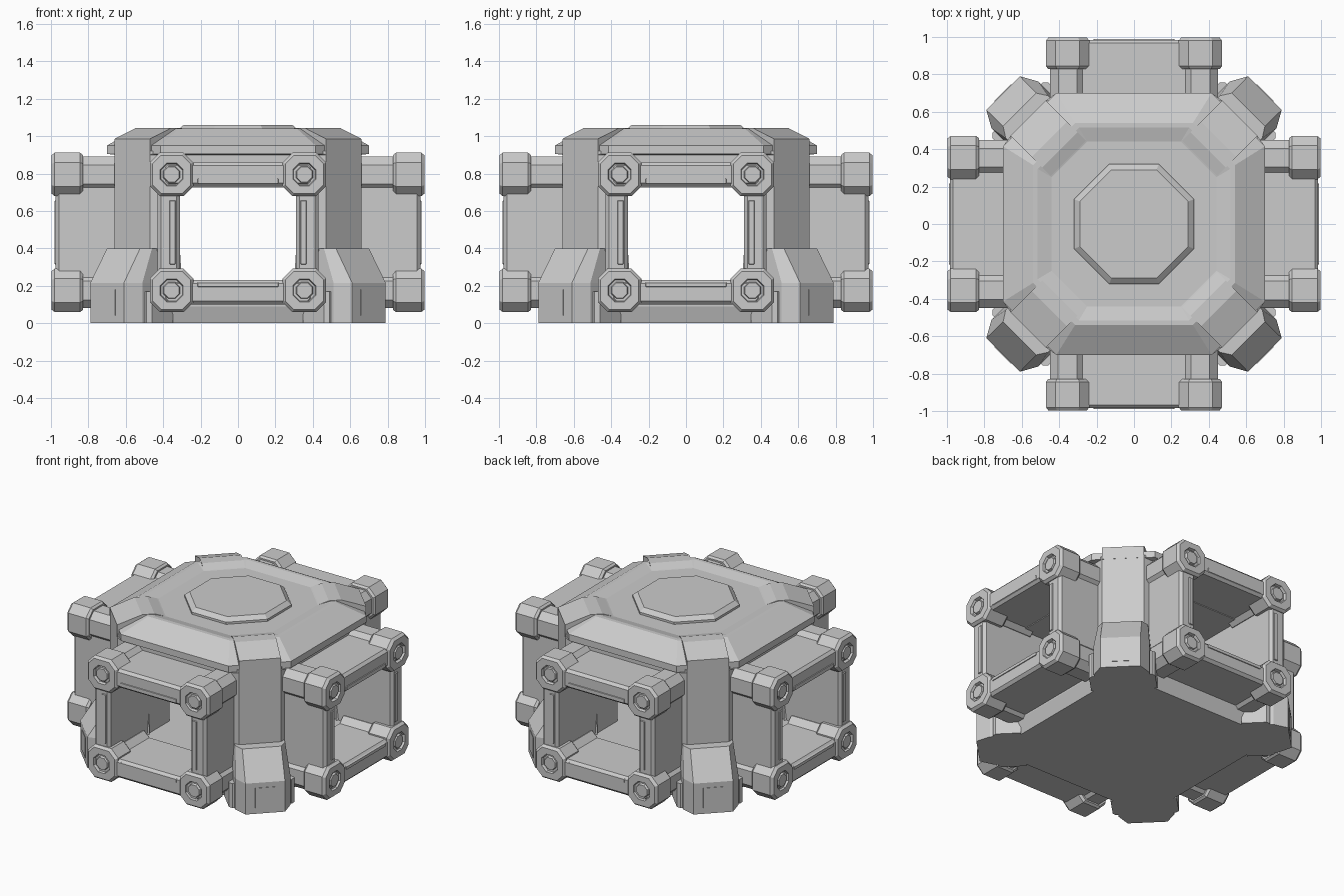
import bpy, bmesh
from math import radians
from mathutils import Matrix

if "Cube" in bpy.data.objects:
    bpy.data.objects.remove(bpy.data.objects["Cube"])


def loft(name, M, rings):
    """Skin a stack of equal-length point rings and cap both ends."""
    bm = bmesh.new()
    loops = [[bm.verts.new(M @ Matrix.Translation(p).translation) for p in r] for r in rings]
    n = len(loops[0])
    for a, b in zip(loops, loops[1:]):
        for i in range(n):
            j = (i + 1) % n
            bm.faces.new((a[i], a[j], b[j], b[i]))
    bm.faces.new(loops[0][::-1])
    bm.faces.new(loops[-1])
    bmesh.ops.remove_doubles(bm, verts=bm.verts, dist=1e-5)
    bmesh.ops.recalc_face_normals(bm, faces=bm.faces)
    me = bpy.data.meshes.new(name)
    bm.to_mesh(me)
    bm.free()
    ob = bpy.data.objects.new(name, me)
    bpy.context.collection.objects.link(ob)
    return ob


def octo(hx, hy, c, z, cx=0, cy=0):
    """Rectangle with cut corners."""
    q = [(hx, -hy + c), (hx, hy - c), (hx - c, hy), (-hx + c, hy),
         (-hx, hy - c), (-hx, -hy + c), (-hx + c, -hy), (hx - c, -hy)]
    return [(cx + x, cy + y, z) for x, y in q]


def bar(name, M, cx, cy, hx, hy, z0, z1, c=0.02):
    """Bar with softened edges and a tapered outer end."""
    t = min(0.018, (z1 - z0) / 2)
    k = min(t, min(hx, hy) / 3)
    return loft(name, M, [octo(hx, hy, c, z0, cx, cy), octo(hx, hy, c, z1 - t, cx, cy),
                          octo(hx - k, hy - k, c * 0.6, z1, cx, cy)])


I = Matrix.Identity(4)

# floor slab, ceiling and dished roof
loft("floor_slab", I, [octo(h, h, c, z) for h, c, z in
                       [(.63, .18, 0), (.66, .19, .09), (.66, .19, .225)]])
loft("roof", I, [octo(h, h, c, z) for h, c, z in
                 [(.66, .19, .725), (.66, .19, .90), (.70, .285, .905), (.70, .285, .95),
                  (.54, .225, 1.04), (.515, .22, 1.04), (.44, .19, 1.02)]])
loft("roof_hatch", I, [octo(h, h, h * 0.5858, z) for h, z in
                       [(.32, 1.01), (.32, 1.035), (.29, 1.06)]])

for k in range(4):
    turn = Matrix.Rotation(radians(90 * k), 4, 'Z')
    diag = Matrix.Rotation(radians(90 * k + 45), 4, 'Z')
    arm = turn @ Matrix.Rotation(radians(90), 4, 'X')   # x across, y up, z outward

    # solid corner between two tunnels
    post = [(.31, .31), (.66, .31), (.66, .47), (.47, .66), (.31, .66)]
    loft("corner_post", turn, [[(x, y, z) for x, y in post] for z in (.2, .92)])

    # roof rib that continues the corner post
    rib = [(.49, .90), (.80, .90), (.80, .985), (.64, 1.043), (.56, 1.043), (.49, 1.02)]
    loft("roof_rib", diag, [[(d, w, z) for d, z in rib] for w in (-.134, .134)])

    # diagonal foot with side flanges and hatch plate
    foot = []
    for d, w, s, b, z in [(.99, .127, .177, .09, 0), (.99, .127, .177, .09, .215),
                          (.865, .125, .16, .055, .40)]:
        foot.append([(.6, -s, z), (d - b, -s, z), (d, -w, z),
                     (d, w, z), (d - b, s, z), (.6, s, z)])
    loft("foot", diag, foot)
    flange = [(.70, -.21), (.86, -.21), (.88, -.19), (.88, .19), (.86, .21), (.70, .21)]
    loft("foot_flange", diag, [[(d, w, z) for d, w in flange] for z in (0, .17)])
    loft("foot_plate", diag, [[(d, w, z) for w, z in
                               [(-.064, .04), (.064, .04), (.064, .18), (-.064, .18)]]
                              for d in (.97, .993)])

    # square tunnel arm: sides, top and bottom
    for s in (-1, 1):
        bar("arm_side", arm, s * .37, .48, .06, .36, .6, .975)
        bar("side_strip", arm, s * .35, .485, .02, .175, .95, .982, .004)
    bar("arm_top", arm, 0, .795, .40, .065, .6, .985)
    bar("arm_bottom", arm, 0, .165, .40, .065, .6, .985)
    bar("top_strip", arm, 0, .76, .22, .019, .95, .99, .004)
    bar("bottom_strip", arm, 0, .205, .22, .015, .95, .99, .004)

    # corner rails, end blocks and bolts
    for x in (-.355, .355):
        for y in (.175, .795):
            loft("corner_rail", arm, [octo(.095, .095, .045, z, x, y) for z in (.6, .9)])
            prof = [(.105, .83), (.116, .845), (.116, .98), (.102, .998), (.062, .998),
                    (.056, .98), (.046, .98), (.040, .995)]
            loft("end_block", arm,
                 [octo(h, h, h * (.45 if h > .1 else .586), z, x, y) for h, z in prof])
